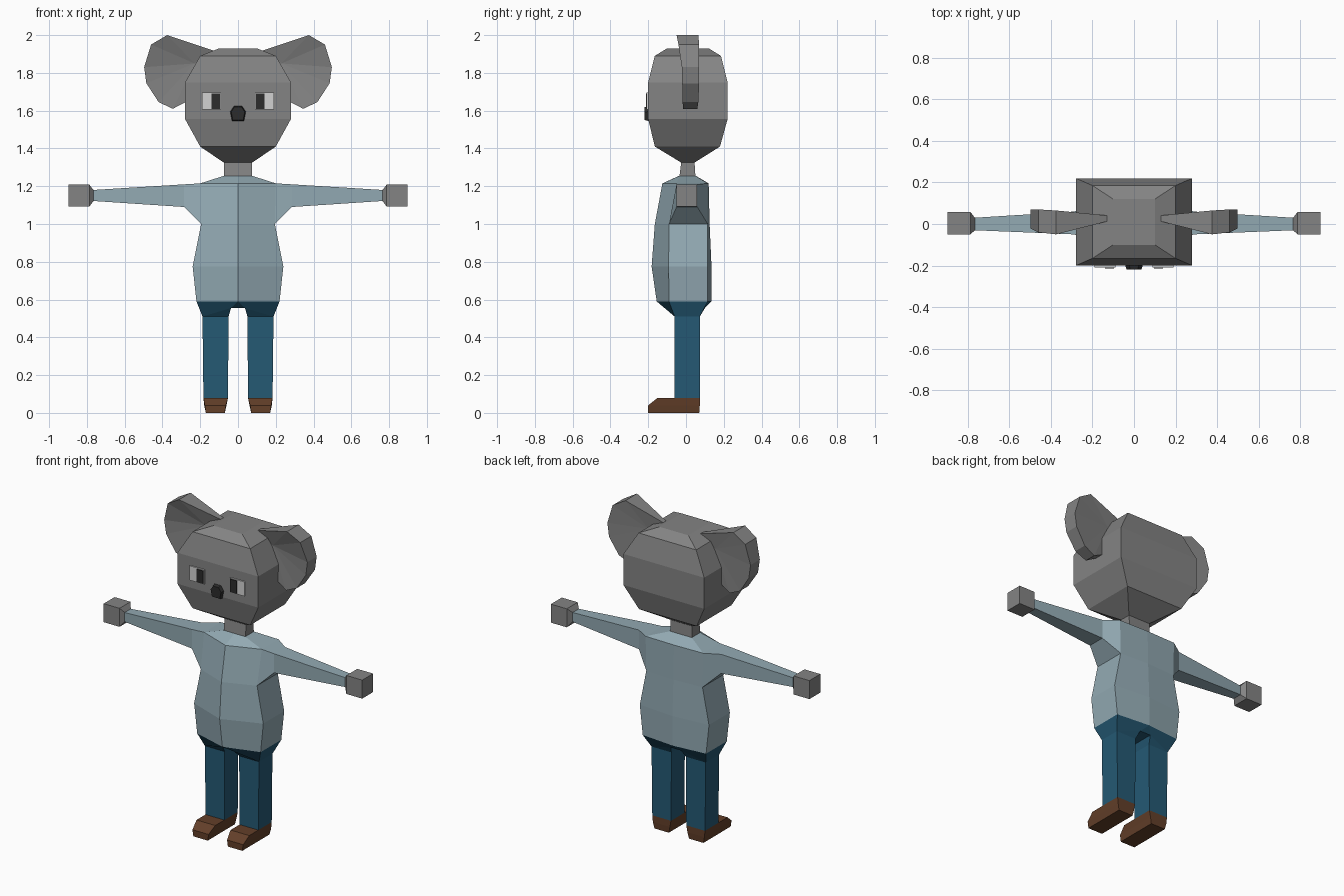
import bpy, bmesh
from mathutils import Vector

if "Cube" in bpy.data.objects:
    bpy.data.objects.remove(bpy.data.objects["Cube"])


def material(name, rgb):
    m = bpy.data.materials.new(name)
    m.diffuse_color = (*rgb, 1)
    m.use_nodes = True
    m.node_tree.nodes["Principled BSDF"].inputs["Base Color"].default_value = m.diffuse_color
    return m


FUR = material("grey fur", (0.23, 0.23, 0.23))
SHIRT = material("pale blue shirt", (0.29, 0.40, 0.45))
TROUSERS = material("navy trousers", (0.018, 0.10, 0.175))
LEATHER = material("brown leather", (0.125, 0.05, 0.022))
WHITE = material("eye white", (0.65, 0.65, 0.65))
BLACK = material("dark pupil", (0.025, 0.025, 0.025))


def finish(name, bm, mat):
    bmesh.ops.recalc_face_normals(bm, faces=bm.faces)
    me = bpy.data.meshes.new(name)
    bm.to_mesh(me)
    bm.free()
    me.materials.append(mat)
    ob = bpy.data.objects.new(name, me)
    bpy.context.collection.objects.link(ob)
    return ob


def loft(name, rings, mat, caps=True):
    """Skin a list of equal-length point rings."""
    bm = bmesh.new()
    vs = [[bm.verts.new(p) for p in r] for r in rings]
    for a, b in zip(vs, vs[1:]):
        for i in range(len(a)):
            j = (i + 1) % len(a)
            bm.faces.new((a[i], a[j], b[j], b[i]))
    if caps:
        bm.faces.new(vs[0])
        bm.faces.new(vs[-1])
    return finish(name, bm, mat)


def rect(x0, x1, y0, y1, z):
    return [(x0, y0, z), (x1, y0, z), (x1, y1, z), (x0, y1, z)]


def rect_x(x, y0, y1, z0, z1):
    return [(x, y0, z1), (x, y1, z1), (x, y1, z0), (x, y0, z0)]


def mirrored(ob):
    m = ob.modifiers.new("mirror", 'MIRROR')
    m.use_axis = (True, False, False)
    m.use_mirror_merge = False
    return ob


# Head and neck: stacked rectangular sections (half width, front, back, height)
head = [(0.075, -0.025, 0.045, 1.325), (0.2, -0.165, 0.18, 1.41),
        (0.28, -0.2, 0.22, 1.555), (0.28, -0.2, 0.22, 1.75),
        (0.2, -0.165, 0.185, 1.89), (0.1, -0.1, 0.12, 1.93)]
loft("head", [rect(-w, w, f, b, z) for w, f, b, z in head], FUR)
loft("neck", [rect(-0.075, 0.075, -0.035, 0.05, 1.25),
              rect(-0.075, 0.075, -0.025, 0.045, 1.33)], FUR)

# Ears: rim outline (x, z, front y, back y) with a dished fan on both sides
rim = [(0.12, 1.915, 0.015, 0.04), (0.375, 2.0, -0.05, 0.065),
       (0.46, 1.95, -0.04, 0.07), (0.497, 1.83, -0.022, 0.07),
       (0.485, 1.745, -0.02, 0.07), (0.42, 1.645, -0.018, 0.065),
       (0.345, 1.61, -0.015, 0.06), (0.25, 1.66, 0.0, 0.045)]
bm = bmesh.new()
front = [bm.verts.new((x, f, z)) for x, z, f, b in rim]
back = [bm.verts.new((x, b, z)) for x, z, f, b in rim]
hubs = [bm.verts.new((0.23, 0.015, 1.85)), bm.verts.new((0.23, 0.04, 1.85))]
for i in range(len(rim)):
    j = (i + 1) % len(rim)
    bm.faces.new((front[i], front[j], back[j], back[i]))
    bm.faces.new((front[i], front[j], hubs[0]))
    bm.faces.new((back[i], back[j], hubs[1]))
mirrored(finish("ears", bm, FUR))


# Eyes and nose: thin plates on the face
def plate(name, pts, y0, y1, mat):
    return loft(name, [[(x, y, z) for x, z in pts] for y in (y0, y1)], mat)


def box2d(x0, x1, z0, z1):
    return [(x0, z0), (x1, z0), (x1, z1), (x0, z1)]


mirrored(plate("eye_whites", box2d(0.09, 0.19, 1.605, 1.695), -0.199, -0.208, WHITE))
mirrored(plate("pupils", box2d(0.095, 0.14, 1.61, 1.69), -0.206, -0.213, BLACK))
nose = [(-0.032, 1.545), (0.032, 1.545), (0.042, 1.595),
        (0.022, 1.625), (-0.022, 1.625), (-0.042, 1.595)]
tip = [(x * 0.85, -0.22, 1.582 + (z - 1.582) * 0.85) for x, z in nose]
loft("nose", [[(x, -0.198, z) for x, z in nose], tip], BLACK)

# Torso: six-sided sections (half width, mid front, side front, side back, mid back, height)
torso = [(0.22, -0.155, -0.09, 0.115, 0.135, 0.59),
         (0.24, -0.182, -0.092, 0.115, 0.135, 0.775),
         (0.195, -0.165, -0.09, 0.115, 0.125, 1.0),
         (0.2, -0.125, -0.05, 0.115, 0.12, 1.215),
         (0.075, -0.037, -0.035, 0.05, 0.052, 1.255)]
loft("shirt_body", [[(0, mf, z), (w, sf, z), (w, sb, z), (0, mb, z), (-w, sb, z), (-w, sf, z)]
                    for w, mf, sf, sb, mb, z in torso], SHIRT)

# Sleeves: flared shoulder down to a thin wrist
shoulder = [(0.2, -0.05, 1.215), (0.2, 0.115, 1.215), (0.195, 0.115, 1.0), (0.195, -0.09, 1.0)]
mirrored(loft("sleeves", [shoulder, rect_x(0.285, -0.05, 0.06, 1.09, 1.21),
                          rect_x(0.768, -0.03, 0.03, 1.122, 1.18)], SHIRT, caps=False))

# Hands
mirrored(loft("hands", [rect_x(0.765, -0.03, 0.03, 1.122, 1.18),
                        rect_x(0.787, -0.05, 0.058, 1.092, 1.208),
                        rect_x(0.897, -0.05, 0.058, 1.092, 1.208)], FUR))

# Trousers: hips narrow into two square legs
hip = [(0, -0.155, 0.59), (0.22, -0.09, 0.59), (0.22, 0.115, 0.59), (0, 0.135, 0.59)]
seat = [(0.037, -0.1, 0.555), (0.188, -0.06, 0.51), (0.188, 0.073, 0.51), (0.037, 0.1, 0.555)]
bm = bmesh.new()
for s in (1, -1):
    rings = [hip, seat, rect(0.05, 0.188, -0.06, 0.073, 0.51),
             rect(0.053, 0.183, -0.06, 0.073, 0.08)]
    vs = [[bm.verts.new((s * x, y, z)) for x, y, z in r] for r in rings]
    for n, (a, b) in enumerate(zip(vs, vs[1:])):
        for i in range(4):
            j = (i + 1) % 4
            if n == 0 and i == 3:      # open between the two hip halves
                continue
            bm.faces.new((a[i], a[j], b[j], b[i]))
# crotch bridge
fa, fb, ba, bb = [bm.verts.new(p) for p in
                  ((-0.037, -0.1, 0.555), (0.037, -0.1, 0.555),
                   (-0.037, 0.1, 0.555), (0.037, 0.1, 0.555))]
bm.faces.new((fa, fb, bb, ba))
bm.faces.new((fa, fb, bm.verts.new(hip[0])))
bm.faces.new((ba, bb, bm.verts.new(hip[3])))
bmesh.ops.remove_doubles(bm, verts=bm.verts, dist=0.0005)
finish("trousers", bm, TROUSERS)

# Shoes: tapered soles with a sloping toe
sole = rect(0.07, 0.17, -0.2, 0.07, 0)
middle = [(0.064, -0.2, 0.04), (0.176, -0.2, 0.04), (0.179, 0.073, 0.04), (0.061, 0.073, 0.04)]
mirrored(loft("shoes", [sole, middle, rect(0.053, 0.183, -0.15, 0.073, 0.08)], LEATHER))
